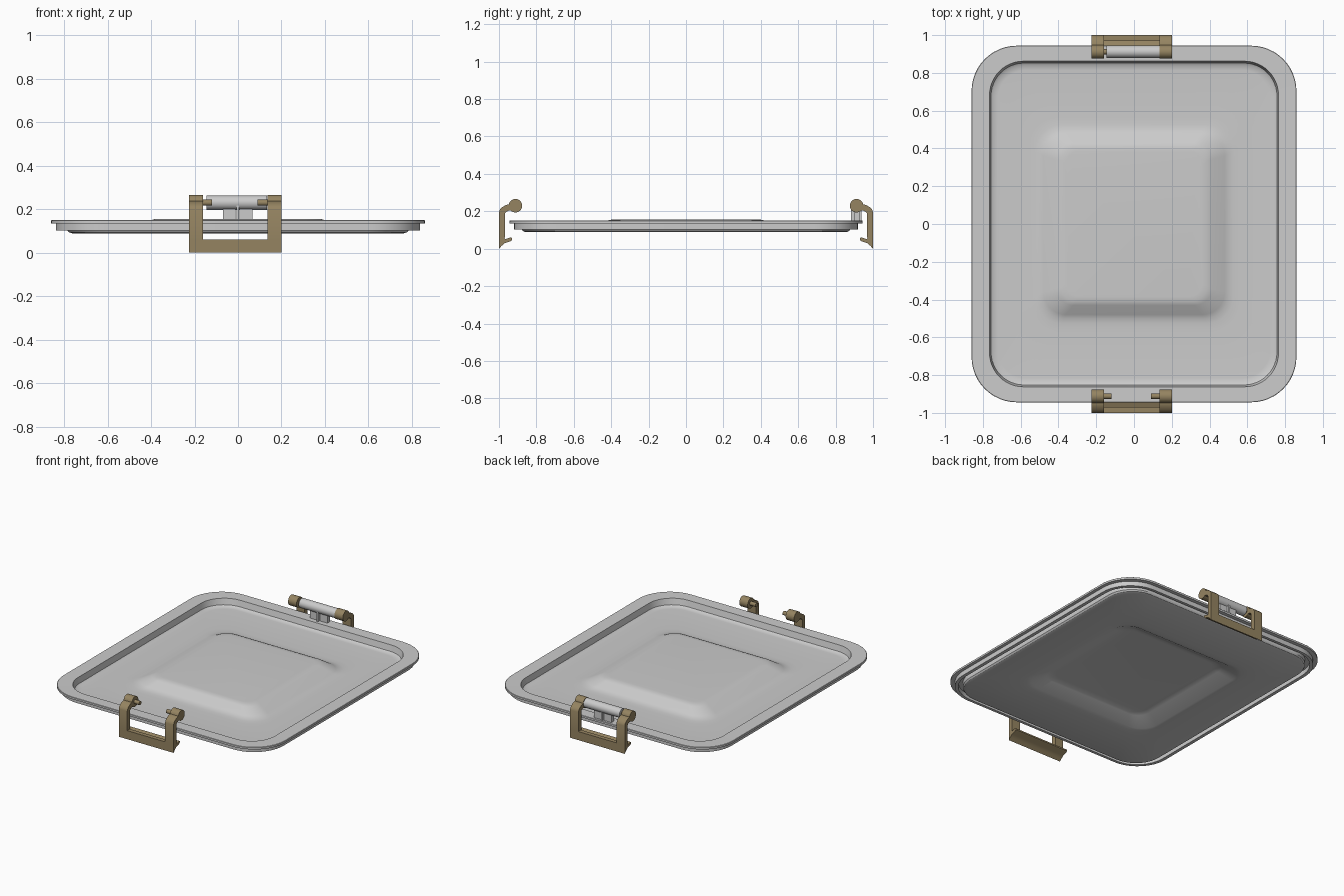
import bpy, bmesh
from math import pi, cos, sin

bronze = bpy.data.materials.new("bronze")
bronze.diffuse_color = (0.30, 0.23, 0.12, 1)


def finish(bm, name, mat=None):
    bmesh.ops.recalc_face_normals(bm, faces=bm.faces)
    me = bpy.data.meshes.new(name)
    bm.to_mesh(me)
    bm.free()
    ob = bpy.data.objects.new(name, me)
    bpy.context.collection.objects.link(ob)
    if mat:
        me.materials.append(mat)
    return ob


def rounded_ring(bm, hx, hy, r, z, n=12):
    verts = []
    for i, (sx, sy) in enumerate([(1, 1), (-1, 1), (-1, -1), (1, -1)]):
        for k in range(n + 1):
            a = (i + k / n) * pi / 2
            verts.append(bm.verts.new((sx * (hx - r) + r * cos(a),
                                       sy * (hy - r) + r * sin(a), z)))
    return verts


def extrude_profile(bm, pts, x0, x1, side):
    # pts are (outward distance, z); side is -1 front or 1 back
    a = [bm.verts.new((x0, side * u, z)) for u, z in pts]
    b = [bm.verts.new((x1, side * u, z)) for u, z in pts]
    bm.faces.new(a)
    bm.faces.new(b[::-1])
    for i in range(len(pts)):
        j = (i + 1) % len(pts)
        bm.faces.new((a[i], a[j], b[j], b[i]))


def circle(u, z, r, n=28):
    return [(u + r * cos(2 * pi * i / n), z + r * sin(2 * pi * i / n)) for i in range(n)]


# Lid: rings from the raised centre, over the rim and back underneath
rings = [
    (0.36, 0.385, 0.07, 0.156), (0.385, 0.41, 0.08, 0.154), (0.41, 0.43, 0.09, 0.147),
    (0.48, 0.48, 0.12, 0.112), (0.50, 0.50, 0.13, 0.104), (0.525, 0.525, 0.14, 0.100),
    (0.56, 0.56, 0.15, 0.099), (0.72, 0.815, 0.15, 0.098), (0.745, 0.84, 0.165, 0.100),
    (0.757, 0.852, 0.175, 0.108), (0.765, 0.862, 0.18, 0.149),
    (0.858, 0.942, 0.24, 0.150), (0.86, 0.944, 0.24, 0.148), (0.86, 0.944, 0.24, 0.135),
    (0.838, 0.919, 0.23, 0.135), (0.838, 0.919, 0.23, 0.103), (0.815, 0.90, 0.21, 0.103),
    (0.815, 0.90, 0.21, 0.135), (0.785, 0.878, 0.19, 0.135), (0.785, 0.878, 0.19, 0.103),
    (0.778, 0.872, 0.185, 0.094), (0.76, 0.857, 0.175, 0.088),
    (0.56, 0.56, 0.15, 0.088), (0.525, 0.525, 0.14, 0.089), (0.50, 0.50, 0.13, 0.093),
    (0.41, 0.43, 0.09, 0.134), (0.385, 0.41, 0.08, 0.142), (0.36, 0.385, 0.07, 0.144),
]
bm = bmesh.new()
loops = [rounded_ring(bm, *r) for r in rings]
for a, b in zip(loops, loops[1:]):
    for i in range(len(a)):
        j = (i + 1) % len(a)
        bm.faces.new((a[i], a[j], b[j], b[i]))
bm.faces.new(loops[0])
bm.faces.new(loops[-1][::-1])
finish(bm, "lid")

# Clips: lower bar with hooked lip, two arms, two knuckles and two pins
bar = [(1, 0), (0.985, 0.016), (0.968, 0.030), (0.938, 0.040), (0.930, 0.046),
       (0.930, 0.056), (0.938, 0.061), (0.968, 0.050), (0.970, 0.060), (1, 0.060)]
arm = [(1, 0.060), (1, 0.195), (0.995, 0.209), (0.984, 0.221), (0.964, 0.233), (0.945, 0.238),
       (0.920, 0.235), (0.920, 0.205), (0.950, 0.203), (0.962, 0.197), (0.968, 0.187),
       (0.968, 0.060)]
for side, label in ((-1, "front"), (1, "back")):
    bm = bmesh.new()
    extrude_profile(bm, bar, -0.225, 0.20, side)
    for x0, x1, p0, p1 in ((-0.225, -0.16, -0.17, -0.12), (0.135, 0.20, 0.09, 0.145)):
        extrude_profile(bm, arm, x0, x1, side)
        extrude_profile(bm, circle(0.912, 0.230, 0.036), x0, x1, side)
        extrude_profile(bm, circle(0.912, 0.230, 0.014, 20), p0, p1, side)
    finish(bm, label + "_clip", bronze)

# Hinge barrel standing on the back rim
bm = bmesh.new()
extrude_profile(bm, circle(0.912, 0.230, 0.033), -0.145, 0.134, 1)
finish(bm, "hinge_barrel")

# Barrel supports: two feet and a thin middle rib
bm = bmesh.new()
for x0, x1 in ((-0.07, -0.012), (0.008, 0.066)):
    extrude_profile(bm, [(0.897, 0.148), (0.927, 0.148), (0.927, 0.21), (0.897, 0.21)], x0, x1, 1)
extrude_profile(bm, [(0.882, 0.148), (0.938, 0.148), (0.938, 0.22), (0.882, 0.22)],
                -0.008, 0.004, 1)
finish(bm, "hinge_support")

for ob in bpy.context.collection.objects:
    ob.select_set(True)
    bpy.context.view_layer.objects.active = ob
bpy.ops.object.shade_smooth_by_angle(angle=pi / 6)
